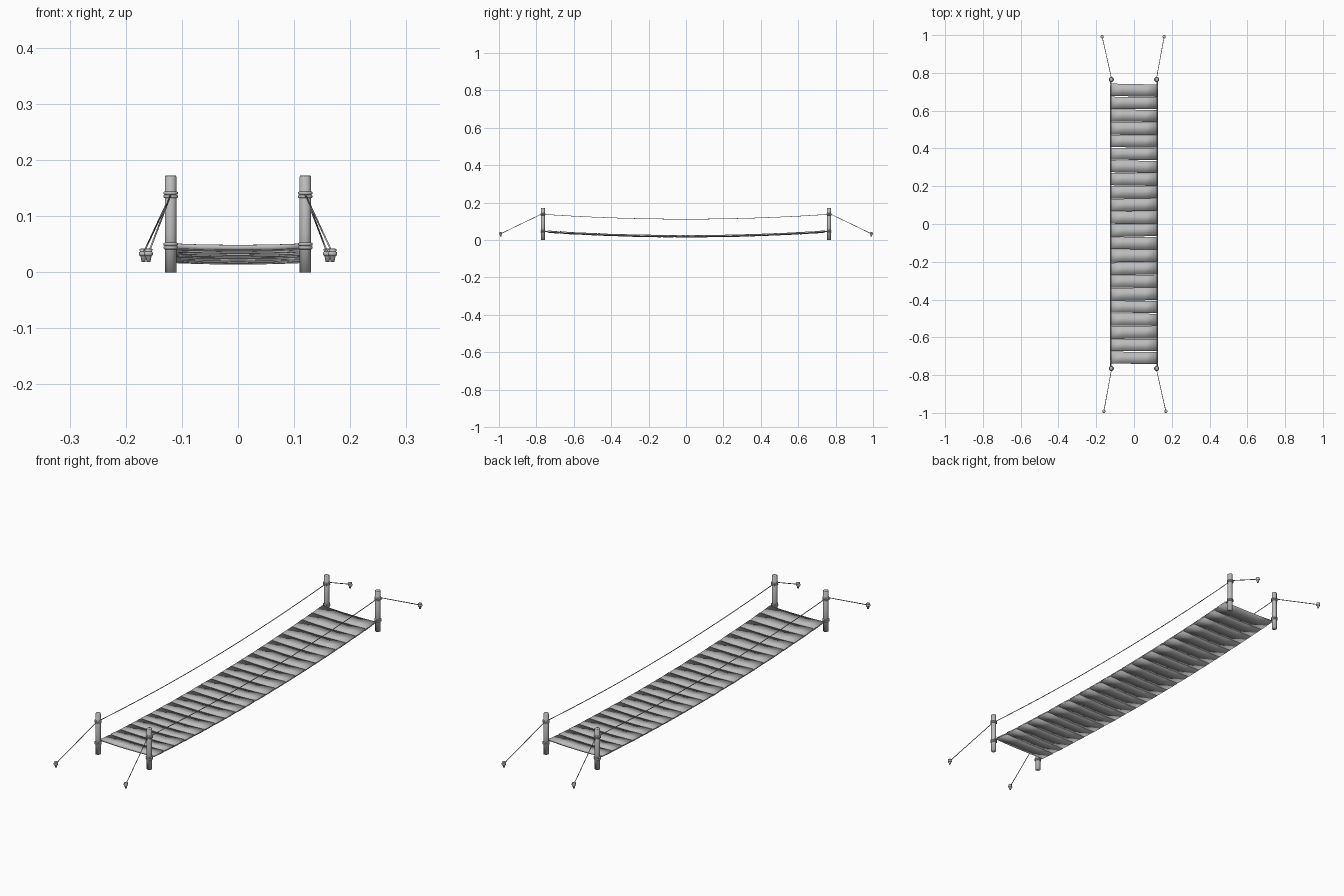
import bpy, bmesh, math, random
from mathutils import Vector

random.seed(4)
if "Cube" in bpy.data.objects:
    bpy.data.objects.remove(bpy.data.objects["Cube"])

grey = bpy.data.materials.new("weathered_grey")
grey.use_nodes = True
grey.diffuse_color = (0.5, 0.5, 0.5, 1)
grey.node_tree.nodes["Principled BSDF"].inputs["Base Color"].default_value = (0.5, 0.5, 0.5, 1)

POST_X, POST_Y, POST_H = 0.12, 0.765, 0.172
RAIL_Z, DECK_Z = 0.138, 0.047
PLANKS, DECK_END = 22, 0.742


def finish(name, bm, smooth=True):
    mesh = bpy.data.meshes.new(name)
    bm.normal_update()
    bm.to_mesh(mesh)
    bm.free()
    mesh.materials.append(grey)
    for face in mesh.polygons:
        face.use_smooth = smooth
    ob = bpy.data.objects.new(name, mesh)
    bpy.context.collection.objects.link(ob)
    return ob


def sag(y, end_z, drop):
    return end_z - drop * (1 - (y / POST_Y) ** 2)


def rope(name, points, radius=0.0016):
    """Six-sided tube through the points."""
    bm = bmesh.new()
    rings = []
    for i, p in enumerate(points):
        ahead = points[min(i + 1, len(points) - 1)] - points[max(i - 1, 0)]
        side = ahead.cross(Vector((0, 0, 1))).normalized()
        up = side.cross(ahead).normalized()
        angles = [math.tau * k / 6 for k in range(6)]
        rings.append([bm.verts.new(p + radius * (side * math.cos(a) + up * math.sin(a)))
                      for a in angles])
    for a, b in zip(rings, rings[1:]):
        for k in range(6):
            bm.faces.new((a[k], a[k - 1], b[k - 1], b[k]))
    bm.faces.new(rings[0])
    bm.faces.new(rings[-1][::-1])
    bmesh.ops.recalc_face_normals(bm, faces=bm.faces)
    return finish(name, bm)


def lathe(name, profile, x, y, sides=8):
    """Stacked rings given as (radius, z), flat faces towards the axes."""
    bm = bmesh.new()
    rings = []
    for r, z in profile:
        rings.append([bm.verts.new((x + r * math.cos(a), y + r * math.sin(a), z))
                      for a in [math.tau * (k + 0.5) / sides for k in range(sides)]])
    for a, b in zip(rings, rings[1:]):
        for k in range(sides):
            bm.faces.new((a[k - 1], a[k], b[k], b[k - 1]))
    bm.faces.new(rings[0][::-1])
    bm.faces.new(rings[-1])
    return finish(name, bm)


def coil(name, x, y, z):
    """Rope wound twice round a post."""
    for n, dz in enumerate((-0.003, 0.003)):
        lathe(f"{name}_{n + 1}", [(0.0115, z + dz - 0.003), (0.0142, z + dz - 0.0015),
                                  (0.0142, z + dz + 0.0015), (0.0115, z + dz + 0.003)], x, y)


# Deck planks: softly shaded boards that dip in the middle
pitch = 2 * DECK_END / PLANKS
for i in range(PLANKS):
    y = -DECK_END + pitch * (i + 0.5)
    bm = bmesh.new()
    bmesh.ops.create_cube(bm, size=1)
    bmesh.ops.subdivide_edges(bm, edges=[e for e in bm.edges
                              if abs(e.verts[0].co.x - e.verts[1].co.x) > 0.5], cuts=3)
    depth = pitch * random.uniform(0.92, 1.0)
    slope = 2 * 0.027 * y / POST_Y ** 2 + random.uniform(-0.03, 0.03)
    twist = random.uniform(-0.006, 0.006)
    for v in bm.verts:
        dip = 0.003 * (1 - (2 * v.co.x) ** 2)
        local_y = v.co.y * depth
        v.co = (v.co.x * 0.25, y + local_y + v.co.x * twist,
                sag(y, DECK_Z + 0.001, 0.026) + v.co.z * 0.009 + local_y * slope - dip)
    finish(f"plank_{i + 1:02d}", bm)

# Posts with rope coils, guy lines and ground pegs
for sx, side in ((-1, "right"), (1, "left")):
    for sy, end in ((-1, "front"), (1, "back")):
        tag = f"{end}_{side}"
        x, y = sx * POST_X, sy * POST_Y
        lathe(f"post_{tag}", [(0.0108, 0), (0.0112, 0.07), (0.0108, POST_H - 0.001),
                              (0.0098, POST_H)], x, y)
        coil(f"rail_coil_{tag}", x, y, RAIL_Z)
        coil(f"deck_coil_{tag}", x, y, DECK_Z)
        px, py = sx * 0.164 - sy * 0.0045, sy * 0.991
        lathe(f"peg_{tag}", [(0.0035, 0.018), (0.0065, 0.032), (0.0075, 0.041),
                             (0.006, 0.042)], px, py)
        lathe(f"peg_coil_{tag}", [(0.0065, 0.029), (0.009, 0.031), (0.009, 0.035),
                                  (0.0065, 0.037)], px, py)
        rope(f"guy_rope_{tag}", [Vector((x, y + sy * 0.01, RAIL_Z)), Vector((px, py, 0.034))])

    # Hanging hand ropes and the ropes that carry the deck
    ys = [POST_Y * (k / 8 - 1) for k in range(17)]
    rope(f"hand_rope_{side}", [Vector((sx * POST_X, y, sag(y, RAIL_Z, 0.026))) for y in ys])
    rope(f"deck_rope_{side}", [Vector((sx * 0.123, y, sag(y, DECK_Z, 0.026))) for y in ys], 0.003)
